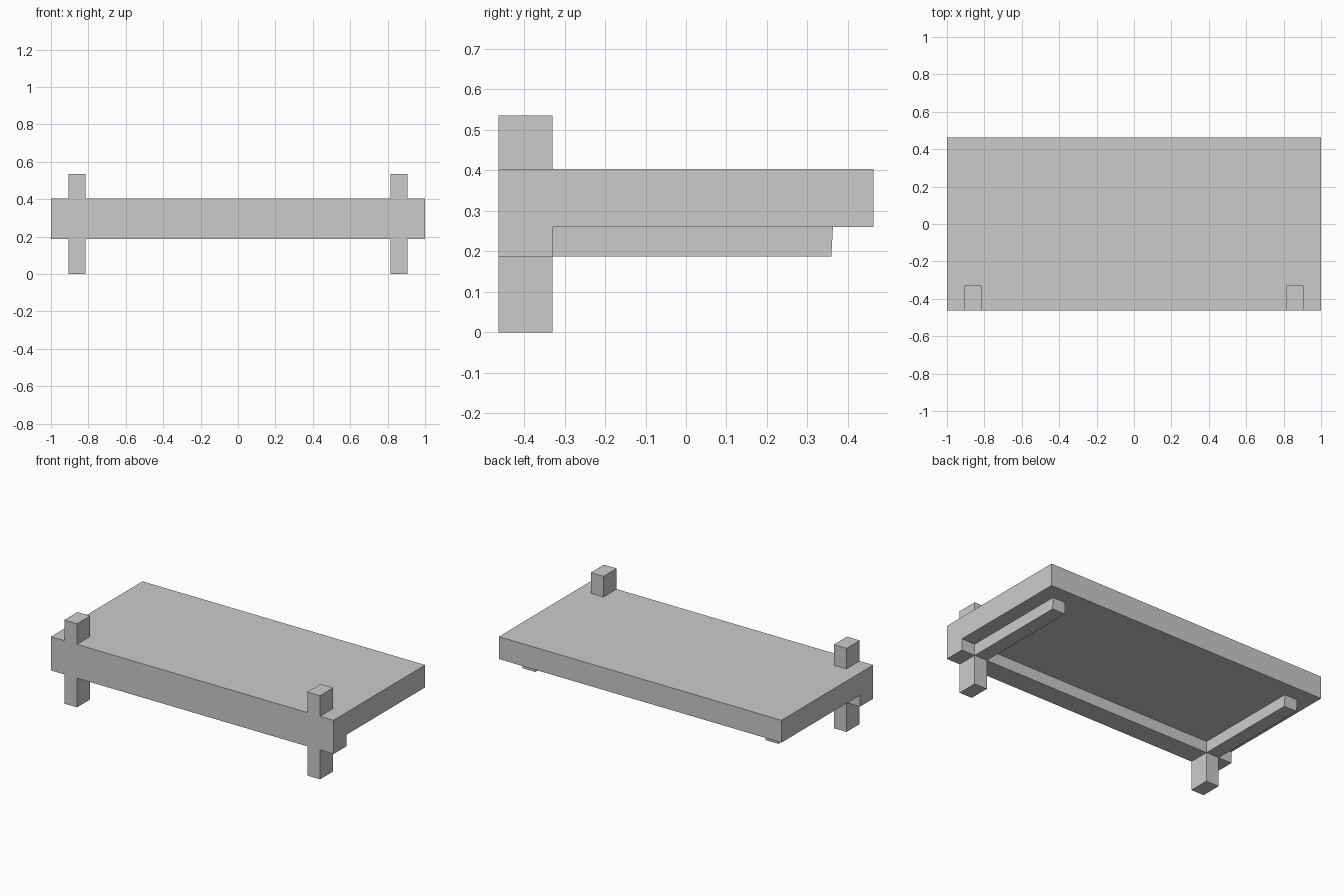
import bpy, bmesh

if "Cube" in bpy.data.objects:
    bpy.data.objects.remove(bpy.data.objects["Cube"])

FRONT, INNER, BACK = -0.463, -0.33, 0.463
RAIL_Z, SLAB_Z, TOP_Z, POST_Z = 0.187, 0.26, 0.403, 0.535
X0, X1 = 0.815, 0.905


def prism(name, profile, x0, x1, mirror=False):
    """Extrude a (y, z) profile along x, optionally mirrored across x = 0."""
    bm = bmesh.new()
    face = bm.faces.new([bm.verts.new((x0, y, z)) for y, z in profile])
    ext = bmesh.ops.extrude_face_region(bm, geom=[face], use_keep_orig=True)
    moved = [v for v in ext["geom"] if isinstance(v, bmesh.types.BMVert)]
    bmesh.ops.translate(bm, verts=moved, vec=(x1 - x0, 0, 0))
    bmesh.ops.recalc_face_normals(bm, faces=bm.faces)
    mesh = bpy.data.meshes.new(name)
    bm.to_mesh(mesh)
    bm.free()
    obj = bpy.data.objects.new(name, mesh)
    bpy.context.collection.objects.link(obj)
    if mirror:
        obj.modifiers.new("mirror", "MIRROR").use_axis[0] = True
    return obj


def rect(y0, y1, z0, z1):
    return [(y0, z0), (y1, z0), (y1, z1), (y0, z1)]


# Slab with the front rail as one L-shaped profile
prism("slab_with_front_rail",
      [(FRONT, RAIL_Z), (INNER, RAIL_Z), (INNER, SLAB_Z),
       (BACK, SLAB_Z), (BACK, TOP_Z), (FRONT, TOP_Z)], -1, 1)

# Legs below and post stubs above, flush with the front
prism("front_legs", rect(FRONT, INNER, 0, RAIL_Z), X0, X1, True)
prism("post_tops", rect(FRONT, INNER, TOP_Z, POST_Z), X0, X1, True)

# Rails under the slab running back from the legs, with slightly raked ends
prism("side_rails",
      [(INNER, RAIL_Z), (0.359, RAIL_Z), (0.363, SLAB_Z), (INNER, SLAB_Z)],
      X0, X1, True)
